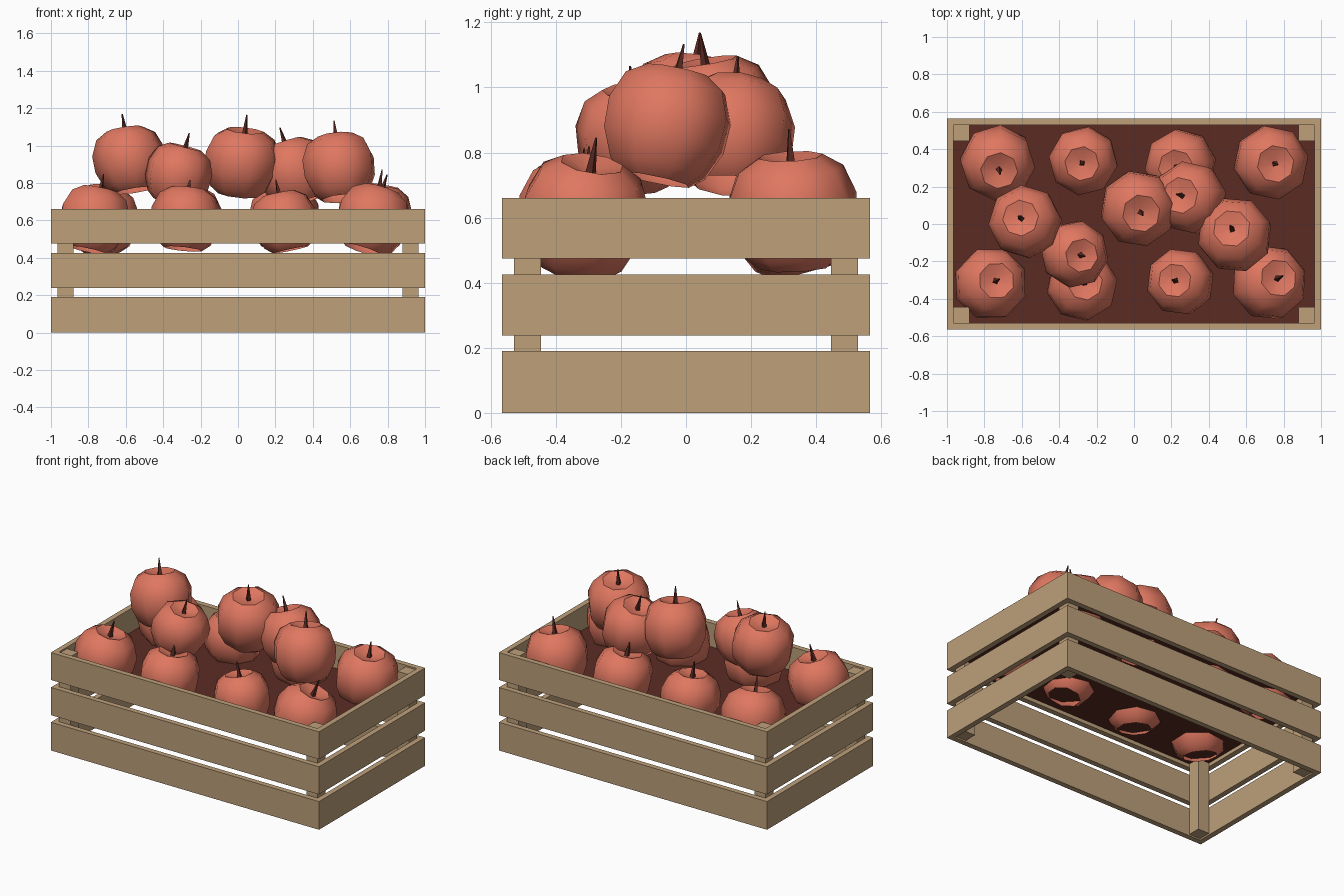
import bpy, bmesh, math, random
from mathutils import Vector, Matrix

if "Cube" in bpy.data.objects:
    bpy.data.objects.remove(bpy.data.objects["Cube"])

random.seed(4)


def material(name, rgb):
    m = bpy.data.materials.new(name)
    m.diffuse_color = (*rgb, 1)
    m.use_nodes = True
    m.node_tree.nodes["Principled BSDF"].inputs["Base Color"].default_value = m.diffuse_color
    return m


WOOD = material("pale_wood", (0.51, 0.35, 0.195))
RED = material("apple_red", (0.74, 0.185, 0.118))
DARK = material("dark_red_brown", (0.107, 0.024, 0.017))


def finish(name, bm, mat):
    me = bpy.data.meshes.new(name)
    bm.to_mesh(me)
    bm.free()
    me.materials.append(mat)
    ob = bpy.data.objects.new(name, me)
    bpy.context.collection.objects.link(ob)
    return ob


def box(name, lo, hi, mat):
    lo, hi = Vector(lo), Vector(hi)
    bm = bmesh.new()
    bmesh.ops.create_cube(bm, size=1, matrix=Matrix.Translation((lo + hi) / 2)
                          @ Matrix.Diagonal((*(hi - lo), 1)))
    return finish(name, bm, mat)


# Crate: three rows of slats on four sides
X, Y, T = 1.0, 0.565, 0.036
for row, (z0, z1) in enumerate([(0, 0.19), (0.238, 0.425), (0.475, 0.66)]):
    for s, side in ((-1, "front"), (1, "back")):
        a, b = sorted((s * Y, s * (Y - T)))
        box(f"{side}_slat_{row}", (-X, a, z0), (X, b, z1), WOOD)
    for s, side in ((-1, "left"), (1, "right")):
        a, b = sorted((s * X, s * (X - T)))
        box(f"{side}_slat_{row}", (a, T - Y, z0), (b, Y - T, z1), WOOD)

# Corner posts inside the slats
for sx in (-1, 1):
    for sy in (-1, 1):
        xs, ys = sorted((sx * 0.88, sx * 0.964)), sorted((sy * 0.445, sy * 0.529))
        box("corner_post", (xs[0], ys[0], 0.01), (xs[1], ys[1], 0.65), WOOD)

# Dark fill sheet under the fruit
bm = bmesh.new()
bmesh.ops.create_grid(bm, x_segments=1, y_segments=1, size=1,
                      matrix=Matrix.Translation((0, 0, 0.5)) @ Matrix.Diagonal((X - T, Y - T, 1, 1)))
finish("fill_sheet", bm, DARK)

# Apple profile: radius, height (open underneath, dimple on top)
PROFILE = [(0.55, -0.84), (0.78, -0.66), (0.98, -0.22), (1.0, 0.25),
           (0.82, 0.68), (0.5, 0.88), (0.12, 0.74)]
SIDES = 8


def apple(i, x, y, z, r, dx, dy):
    tilt = Vector((0, 0, 1)).rotation_difference(Vector((dx, dy, 0.19))).to_matrix().to_4x4()
    place = Matrix.Translation((x, y, z)) @ tilt @ Matrix.Rotation(random.uniform(0, 6.28), 4, 'Z')
    bm = bmesh.new()
    rings = []
    for pr, pz in PROFILE:
        rings.append([bm.verts.new((r * pr * math.cos(math.tau * k / SIDES),
                                    r * pr * math.sin(math.tau * k / SIDES), r * pz))
                      for k in range(SIDES)])
    for lo, hi in zip(rings, rings[1:]):
        for k in range(SIDES):
            n = (k + 1) % SIDES
            bm.faces.new((lo[k], lo[n], hi[n], hi[k]))
    bm.faces.new(rings[-1])
    for f in bm.faces:
        f.smooth = True
    # crisp lip around the dimple
    for k in range(SIDES):
        bm.edges.get((rings[-2][k], rings[-2][(k + 1) % SIDES])).smooth = False
    bm.transform(place)
    finish(f"apple_{i}", bm, RED)
    # Pointed stem
    bm = bmesh.new()
    bmesh.ops.create_cone(bm, cap_ends=True, segments=4, radius1=0.018, radius2=0.003, depth=0.6 * r,
                          matrix=place @ Matrix.Translation((0, 0, 1.0 * r)))
    finish(f"stem_{i}", bm, DARK)


# x, y, z, radius, stem lean x, stem lean y
APPLES = [
    (-0.73, 0.33, 0.60, 0.20, 0.01, -0.05), (-0.27, 0.34, 0.61, 0.185, -0.01, -0.02),
    (0.25, 0.32, 0.61, 0.19, -0.03, -0.02), (0.73, 0.33, 0.615, 0.20, 0.03, -0.01),
    (-0.77, -0.32, 0.60, 0.195, 0.04, 0.02), (-0.28, -0.33, 0.605, 0.19, 0.02, 0.02),
    (0.25, -0.31, 0.59, 0.18, -0.04, 0.01), (0.72, -0.315, 0.60, 0.20, 0.06, 0.03),
    (-0.58, 0.01, 0.92, 0.195, -0.03, 0.025), (-0.32, -0.16, 0.84, 0.18, 0.05, -0.01),
    (0.02, 0.085, 0.905, 0.203, 0.02, -0.03), (0.30, 0.14, 0.855, 0.195, -0.06, 0.015),
    (0.54, -0.06, 0.88, 0.2, -0.02, 0.04),
]
for i, a in enumerate(APPLES):
    apple(i, *a)
